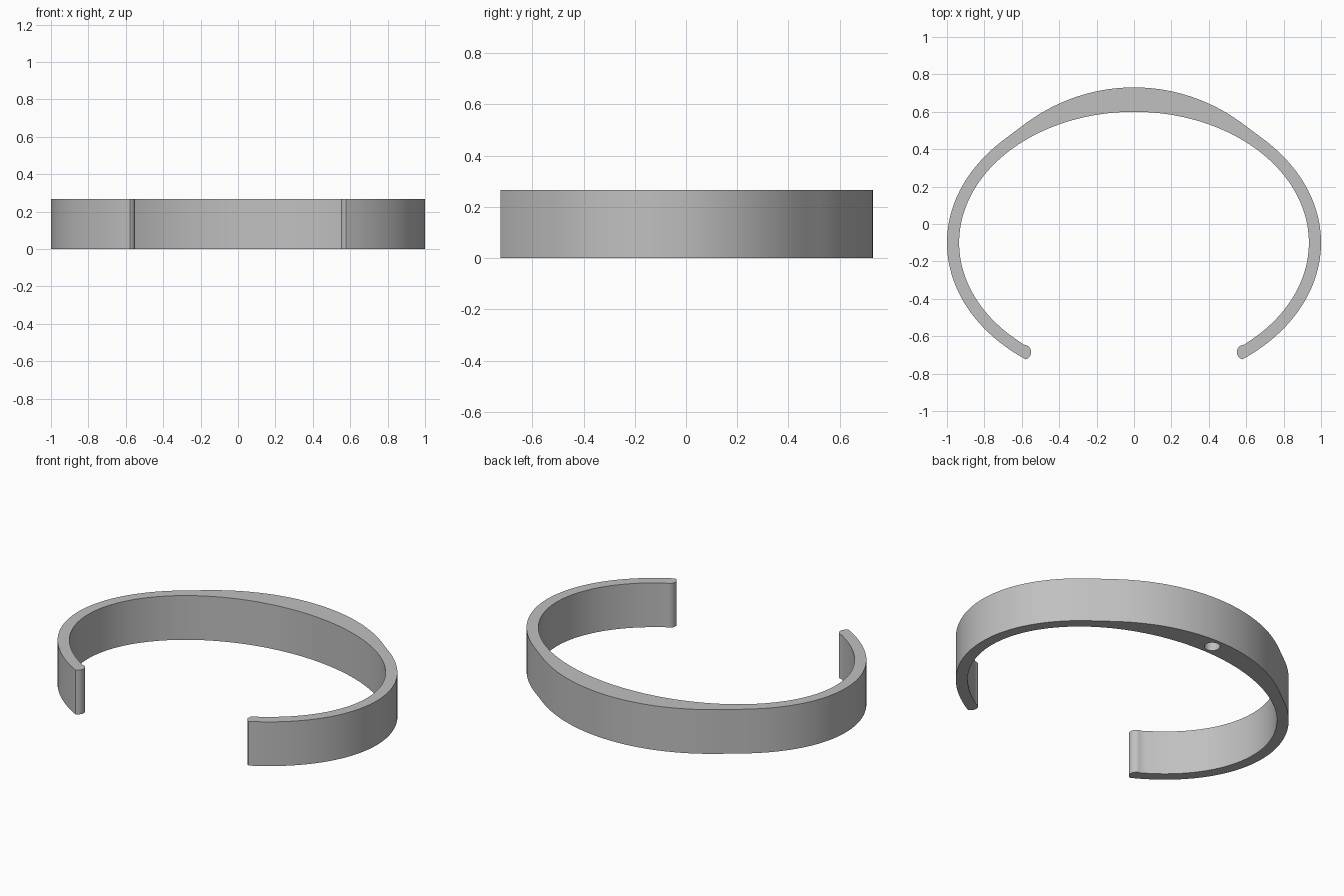
import bpy
import bmesh
from math import sin, cos, sqrt, pi, radians

cube = bpy.data.objects.get("Cube")
if cube:
    bpy.data.objects.remove(cube, do_unlink=True)

HEIGHT = 0.267
CENTRE_Y = -0.1

metal = bpy.data.materials.new("grey metal")
metal.use_nodes = True
grey = (0.53, 0.53, 0.53, 1)
metal.diffuse_color = grey
metal.node_tree.nodes["Principled BSDF"].inputs["Base Color"].default_value = grey


def ellipse(a, b, t):
    return a * sin(t), CENTRE_Y + b * cos(t)


def outer(t):
    """Outer ellipse, softly merged with a flatter arc that thickens the back."""
    x, y = ellipse(1.0, 0.765, t)
    if cos(t) > 0 and abs(x) < 0.8:
        arc = 0.73 - 0.963 + sqrt(0.963 ** 2 - x * x)
        y = (y + arc + sqrt((y - arc) ** 2 + 0.0001)) / 2
    return x, y


# Half outline: outer side from the back to the tip, rounded tip, inner side
STEPS = 72
T_OUT = pi - 0.617
T_IN = pi - 0.683
half = [outer(T_OUT * i / STEPS) for i in range(STEPS + 1)]
for i in range(13):
    a = radians(247 - 157 * i / 12)
    half.append((0.59 + 0.04 * cos(a), -0.685 + 0.04 * sin(a)))
half += [ellipse(0.935, 0.70, T_IN * (1 - i / STEPS)) for i in range(1, STEPS + 1)]
outline = half + [(-x, y) for x, y in reversed(half[1:-1])]

# Band: extrude the closed outline upwards
bm = bmesh.new()
base = bm.faces.new([bm.verts.new((x, y, 0)) for x, y in outline])
top = bmesh.ops.extrude_face_region(bm, geom=[base], use_keep_orig=True)["geom"]
for v in top:
    if isinstance(v, bmesh.types.BMVert):
        v.co.z = HEIGHT
bmesh.ops.recalc_face_normals(bm, faces=bm.faces)
mesh = bpy.data.meshes.new("cuff_band")
bm.to_mesh(mesh)
bm.free()
mesh.materials.append(metal)
band = bpy.data.objects.new("cuff_band", mesh)
bpy.context.collection.objects.link(band)

# Small blind hole in the underside at the middle of the back
bpy.ops.mesh.primitive_cylinder_add(vertices=32, radius=0.043, depth=0.2,
                                    location=(0, 0.665, 0))
cutter = bpy.context.object
cutter.name = "hole_cutter"
cutter.hide_render = True
cutter.data.materials.append(metal)
hole = band.modifiers.new("hole", "BOOLEAN")
hole.operation = "DIFFERENCE"
hole.solver = "EXACT"
hole.object = cutter

bpy.ops.object.select_all(action="DESELECT")
band.select_set(True)
bpy.context.view_layer.objects.active = band
bpy.ops.object.modifier_apply(modifier="hole")
bpy.data.objects.remove(cutter, do_unlink=True)
bpy.ops.object.shade_smooth_by_angle(angle=radians(30))
